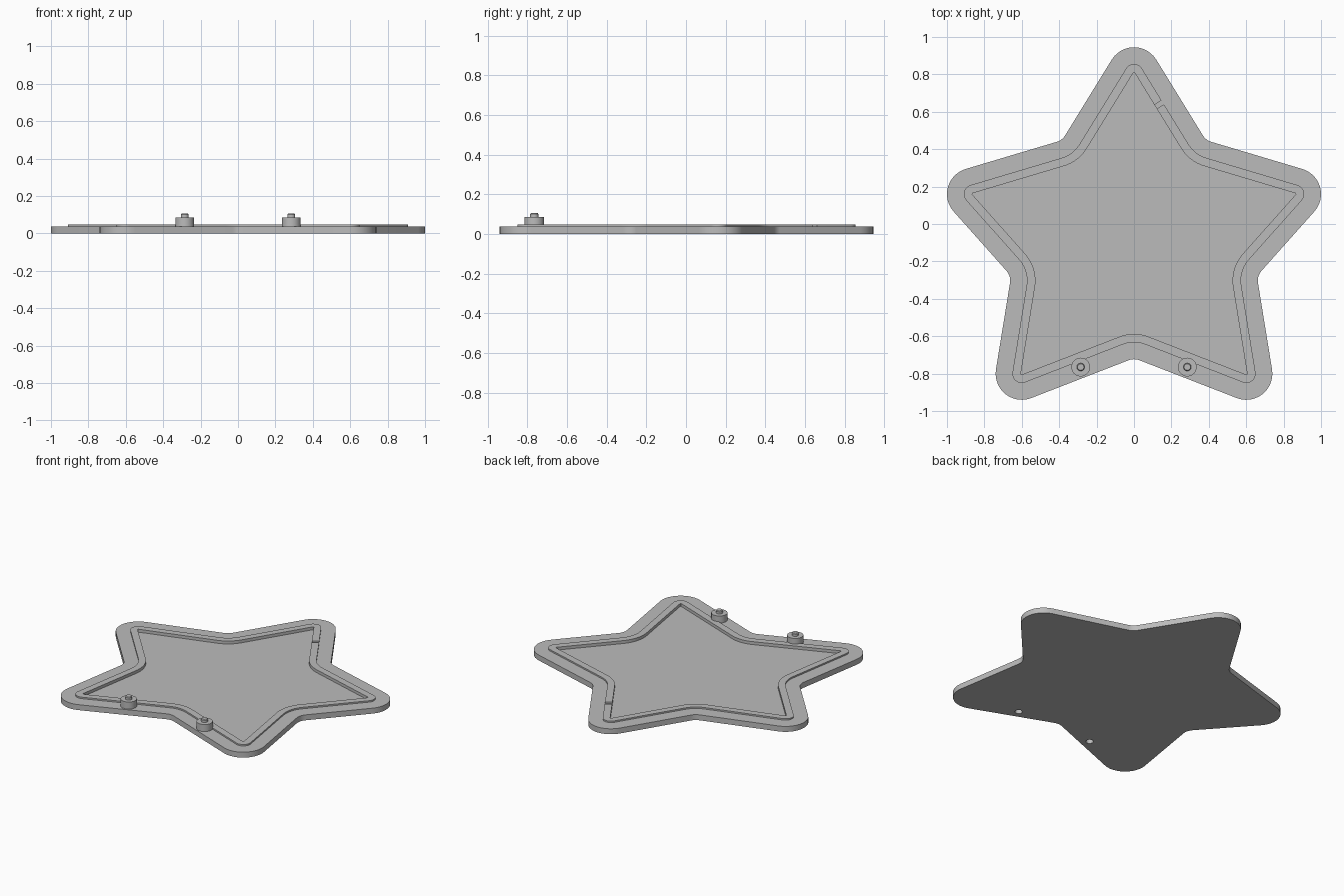
import bpy, bmesh
from math import pi, cos, sin, acos, atan2, tau
from mathutils import Vector

if "Cube" in bpy.data.objects:
    bpy.data.objects.remove(bpy.data.objects["Cube"], do_unlink=True)

grey = bpy.data.materials.new("plain grey")
grey.use_nodes = True
grey.diffuse_color = (0.5, 0.5, 0.5, 1)
grey.node_tree.nodes["Principled BSDF"].inputs["Base Color"].default_value = (0.5, 0.5, 0.5, 1)

PLATE_TOP, FLOOR, RIDGE_TOP = 0.037, 0.027, 0.047
RIM, RIDGE_IN = 0.09, 0.135
TIP, NOTCH, STEPS = 0.14, -0.08, 12
PEG_X, PEG_Y = 0.285, -0.765

# Fillet circles of the star: notches and tips from the front notch round to the back tip
half = [(0, -0.803, NOTCH), (0.6, -0.8, TIP), (0.742, -0.303, NOTCH),
        (0.86, 0.16, TIP), (0.436, 0.516, NOTCH), (0, 0.805, TIP)]
circles = half + [(-x, y, r) for x, y, r in reversed(half[1:-1])]


def star_outline(inset):
    """Rounded star joined by tangent lines, moved inwards by inset."""
    normals = []
    for (x1, y1, r1), (x2, y2, r2) in zip(circles, circles[1:] + circles[:1]):
        length = Vector((x2 - x1, y2 - y1)).length
        normals.append(atan2(y2 - y1, x2 - x1) - acos((r1 - r2) / length))
    points = []
    for i, (x, y, r) in enumerate(circles):
        start = normals[i - 1]
        turn = (normals[i] - start + pi) % tau - pi
        for k in range(STEPS + 1):
            a = start + turn * k / STEPS
            points.append((x + (r - inset) * cos(a), y + (r - inset) * sin(a)))
    return points


def make_object(name, bm):
    bmesh.ops.recalc_face_normals(bm, faces=bm.faces)
    mesh = bpy.data.meshes.new(name)
    bm.to_mesh(mesh)
    bm.free()
    mesh.materials.append(grey)
    obj = bpy.data.objects.new(name, mesh)
    bpy.context.collection.objects.link(obj)
    return obj


def rings_object(name, rings, closed_loop=False):
    """Skin a stack of matching rings, each given as points and a height."""
    bm = bmesh.new()
    loops = [[bm.verts.new((x, y, z)) for x, y in pts] for pts, z in rings]
    pairs = list(zip(loops, loops[1:]))
    if closed_loop:
        pairs.append((loops[-1], loops[0]))
    else:
        bm.faces.new(loops[0])
        bm.faces.new(loops[-1])
    for a, b in pairs:
        for i in range(len(a)):
            j = (i + 1) % len(a)
            bm.faces.new((a[i], a[j], b[j], b[i]))
    return make_object(name, bm)


def circle(x, y, r, n=32):
    return [(x + r * cos(tau * i / n), y + r * sin(tau * i / n)) for i in range(n)]


def cut(target, cutter):
    mod = target.modifiers.new("cut", "BOOLEAN")
    mod.operation, mod.solver, mod.object = "DIFFERENCE", "EXACT", cutter
    cutter.hide_render = True
    select(target)
    bpy.ops.object.modifier_apply(modifier=mod.name)
    bpy.data.objects.remove(cutter, do_unlink=True)


def select(obj):
    bpy.ops.object.select_all(action="DESELECT")
    obj.select_set(True)
    bpy.context.view_layer.objects.active = obj


# Star plate with a shallow recessed floor
outer, rim, inner = (star_outline(d) for d in (0, RIM, RIDGE_IN))
plate = rings_object("star_plate", [(outer, 0), (outer, PLATE_TOP),
                                    (inner, PLATE_TOP), (inner, FLOOR)])

# Raised ridge around the recess, with a narrow break on the back arm
ridge = rings_object("star_ridge", [(rim, PLATE_TOP), (rim, RIDGE_TOP),
                                    (inner, RIDGE_TOP), (inner, PLATE_TOP)], True)
bm = bmesh.new()
bmesh.ops.create_cube(bm, size=1)
bmesh.ops.scale(bm, vec=(0.14, 0.025, 0.1), verts=bm.verts)
gap = make_object("gap_cutter", bm)
gap.location = (0.145, 0.645, PLATE_TOP)
gap.rotation_euler.z = 0.57
cut(ridge, gap)

parts = [plate, ridge]
for side, x in (("left", PEG_X), ("right", -PEG_X)):
    # Blind socket under each peg
    socket = circle(x, PEG_Y, 0.023)
    cut(plate, rings_object("socket_cutter", [(socket, -0.02), (socket, 0.03)]))
    # Stepped peg with a chamfered tip
    base, tip, top = (circle(x, PEG_Y, r) for r in (0.05, 0.021, 0.017))
    parts.append(rings_object(side + "_peg", [(base, 0.035), (base, 0.085), (tip, 0.085),
                                              (tip, 0.1), (top, 0.105)]))

for obj in parts:
    select(obj)
    bpy.ops.object.shade_smooth_by_angle(angle=0.5)
